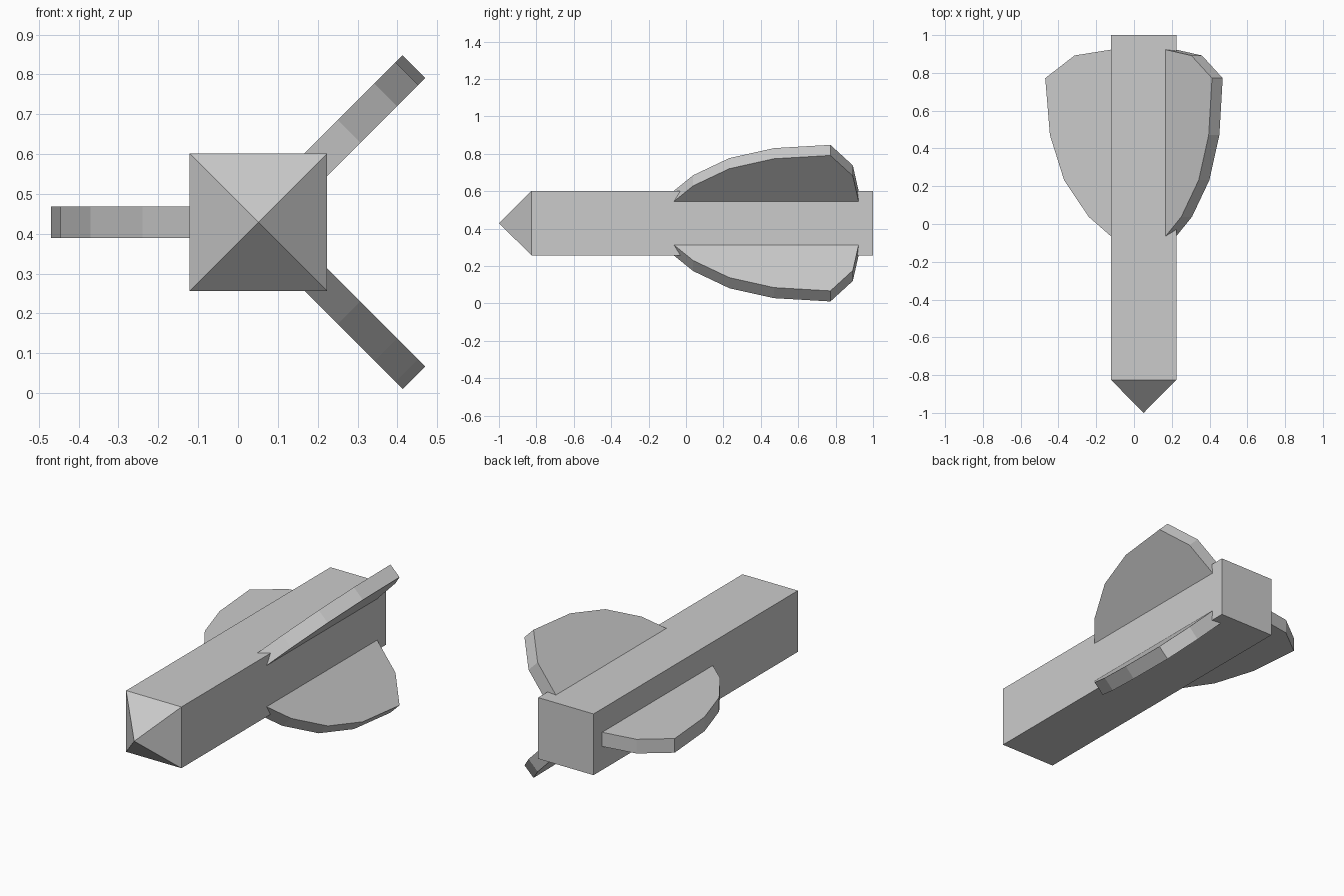
import bpy, bmesh
from math import radians
from mathutils import Matrix, Vector

if "Cube" in bpy.data.objects:
    bpy.data.objects.remove(bpy.data.objects["Cube"])

CX, CZ, HALF = 0.051, 0.429, 0.173   # body axis and half width


def add_object(name, bm):
    bmesh.ops.recalc_face_normals(bm, faces=bm.faces[:])
    mesh = bpy.data.meshes.new(name)
    bm.to_mesh(mesh)
    bm.free()
    obj = bpy.data.objects.new(name, mesh)
    bpy.context.collection.objects.link(obj)
    return obj


# Square body with a pyramid nose pointing to the front
bm = bmesh.new()
bmesh.ops.create_cube(bm, size=1)
bmesh.ops.scale(bm, vec=(2 * HALF, 1.825, 2 * HALF), verts=bm.verts[:])
bmesh.ops.translate(bm, vec=(CX, 0.0875, CZ), verts=bm.verts[:])
front = min(bm.faces, key=lambda f: f.calc_center_median().y)
tip = bmesh.ops.poke(bm, faces=[front])["verts"][0]
tip.co.y = -1
add_object("body", bm)

# Fin outline: height above the base, position along the body
PROFILE = [(0, -0.065), (0.118, 0.038), (0.248, 0.232), (0.323, 0.47),
           (0.348, 0.772), (0.193, 0.892), (0, 0.923)]
THICK = 0.08


def add_fin(name, angle, base):
    """Flat fin starting at distance base from the body axis."""
    bm = bmesh.new()
    face = bm.faces.new([bm.verts.new((base + h, y, -THICK / 2)) for h, y in PROFILE])
    ext = bmesh.ops.extrude_face_region(bm, geom=[face])["geom"]
    bmesh.ops.translate(bm, vec=(0, 0, THICK),
                        verts=[v for v in ext if isinstance(v, bmesh.types.BMVert)])
    place = Matrix.Translation(Vector((CX, 0, CZ))) @ Matrix.Rotation(radians(-angle), 4, 'Y')
    bm.transform(place)
    add_object(name, bm)


# Three fins around the rear of the body
add_fin("left_fin", 180, 0.173)
add_fin("upper_right_fin", 45, 0.204)
add_fin("lower_right_fin", -45, 0.204)
